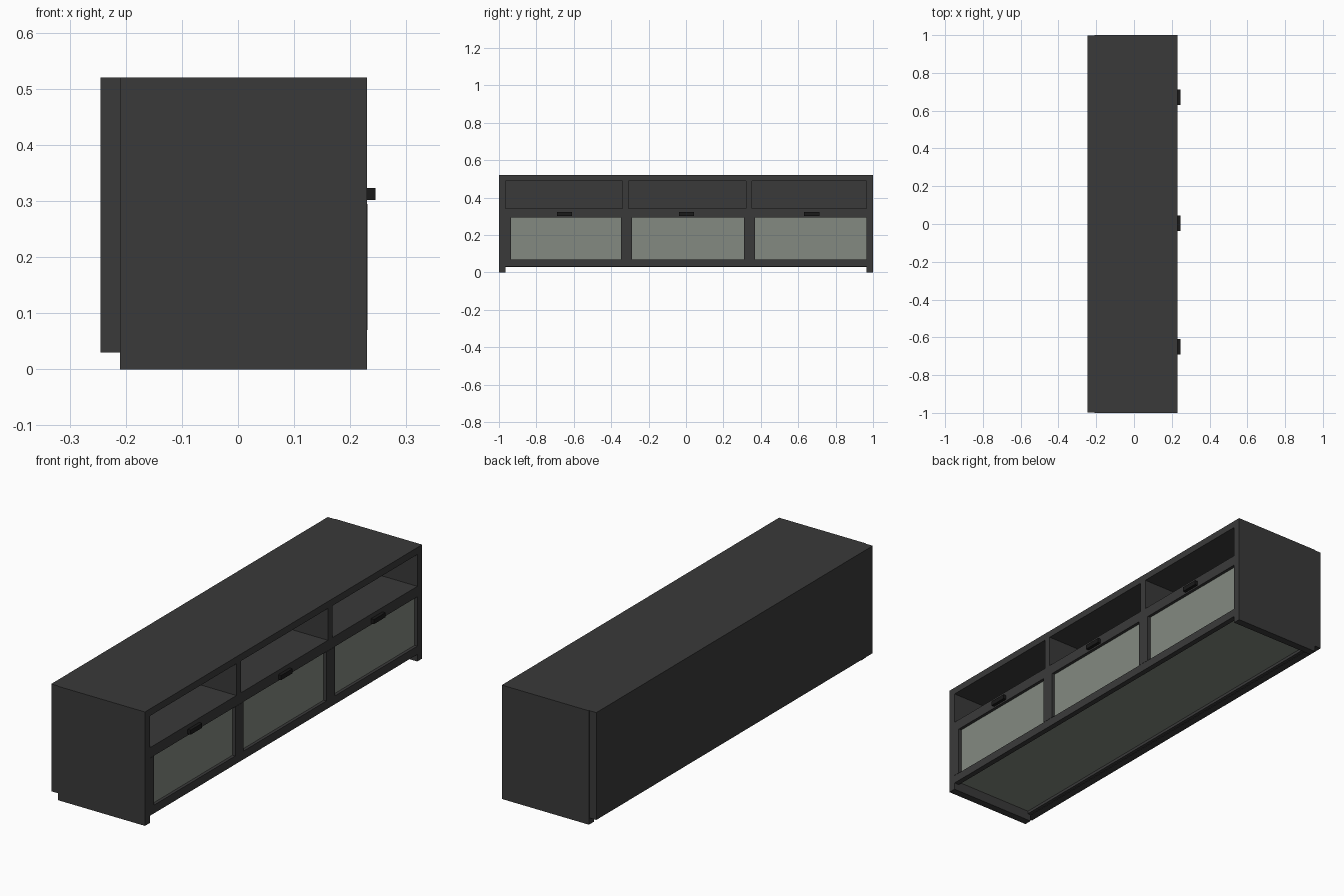
import bpy

if "Cube" in bpy.data.objects:
    bpy.data.objects.remove(bpy.data.objects["Cube"])


def material(name, rgb):
    m = bpy.data.materials.new(name)
    m.diffuse_color = (*rgb, 1)
    m.use_nodes = True
    m.node_tree.nodes["Principled BSDF"].inputs["Base Color"].default_value = m.diffuse_color
    return m


BODY = material("charcoal", (0.042, 0.042, 0.042))
GLASS = material("smoked_glass", (0.23, 0.255, 0.22))
DARK = material("dark_metal", (0.01, 0.01, 0.01))


def box(name, x, y, z, mat=BODY):
    """Box from (min, max) pairs on each axis."""
    bpy.ops.mesh.primitive_cube_add(
        size=1, location=[(a + b) / 2 for a, b in (x, y, z)])
    o = bpy.context.object
    o.name = name
    o.scale = [b - a for a, b in (x, y, z)]
    bpy.ops.object.transform_apply(location=False, rotation=False, scale=True)
    o.data.materials.append(mat)
    return o


BACK, FRONT = -0.21, 0.23
INNER = (-0.965, 0.965)

# Carcass: side panels reach the floor, back panel hangs above it
box("side_panel_a", (BACK, FRONT), (-1, -0.965), (0, 0.52))
box("side_panel_b", (BACK, FRONT), (0.965, 1), (0, 0.52))
box("back_panel", (-0.245, BACK), (-0.997, 0.997), (0.03, 0.52))
box("top_panel", (BACK, FRONT), INNER, (0.488, 0.52))
box("middle_shelf", (BACK, FRONT - 0.02), INNER, (0.315, 0.343))

# Front rails and recessed bottom panel
box("drawer_rail", (FRONT - 0.02, FRONT), INNER, (0.295, 0.343))
box("bottom_rail", (FRONT - 0.025, FRONT), INNER, (0.032, 0.07))
box("rear_bottom_rail", (BACK, BACK + 0.015), INNER, (0.032, 0.07))
box("bottom_panel", (BACK + 0.015, FRONT - 0.025), INNER, (0.045, 0.065), GLASS)

# Dividers between the three bays
for i, y in enumerate([(-0.34, -0.308), (0.32, 0.352)]):
    box(f"upper_divider_{i}", (BACK, FRONT), y, (0.343, 0.488))
    box(f"lower_divider_{i}", (BACK, FRONT - 0.02), y, (0.065, 0.315))

# Upright trims beside each glass door, slightly proud of the front
for i, y in enumerate([(-0.965, -0.935), (-0.348, -0.29), (0.31, 0.37)]):
    box(f"door_stile_{i}", (FRONT - 0.025, FRONT + 0.001), y, (0.07, 0.295))

# Glass doors and handles
bays = [(-0.935, -0.348, -0.65), (-0.29, 0.31, 0.003), (0.37, 0.965, 0.672)]
for i, (y0, y1, yh) in enumerate(bays):
    box(f"glass_door_{i}", (FRONT - 0.022, FRONT - 0.014), (y0, y1), (0.07, 0.295), GLASS)
    box(f"handle_{i}", (FRONT, 0.245), (yh - 0.041, yh + 0.041), (0.302, 0.323), DARK)
